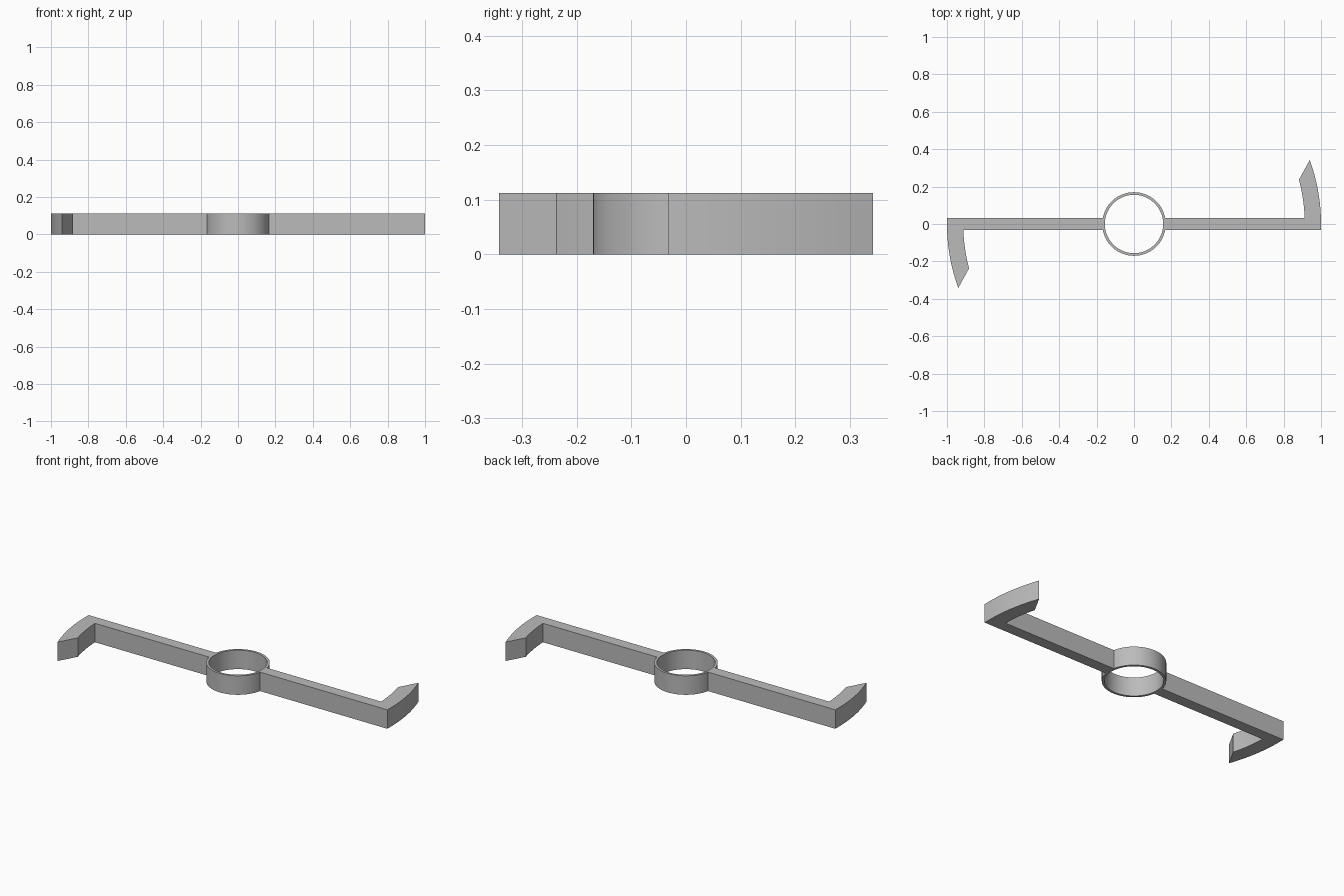
import bpy, bmesh, math
from math import cos, sin, asin, pi

cube = bpy.data.objects.get("Cube")
if cube:
    bpy.data.objects.remove(cube, do_unlink=True)

HEIGHT = 0.112
RING_OUT, RING_IN = 0.17, 0.156
ARM_HALF = 0.033
HOOK_OUT, HOOK_IN = 1.0, 0.913

grey = bpy.data.materials.new("plain grey")
grey.use_nodes = True
COLOUR = (0.5, 0.5, 0.5, 1)
grey.diffuse_color = COLOUR
grey.node_tree.nodes["Principled BSDF"].inputs["Base Color"].default_value = COLOUR


def arc(radius, start, end, steps):
    """Points along an arc about the origin."""
    return [(radius * cos(start + (end - start) * i / steps),
             radius * sin(start + (end - start) * i / steps)) for i in range(steps + 1)]


def finish(name, bm):
    bmesh.ops.recalc_face_normals(bm, faces=bm.faces)
    mesh = bpy.data.meshes.new(name)
    bm.to_mesh(mesh)
    bm.free()
    mesh.materials.append(grey)
    obj = bpy.data.objects.new(name, mesh)
    bpy.context.collection.objects.link(obj)
    bpy.ops.object.select_all(action='DESELECT')
    obj.select_set(True)
    bpy.context.view_layer.objects.active = obj
    bpy.ops.object.shade_smooth_by_angle(angle=math.radians(20))
    return obj


# Central ring: a rectangular section spun round the z axis
bm = bmesh.new()
section = [bm.verts.new((r, 0, z)) for r, z in
           ((RING_IN, 0), (RING_OUT, 0), (RING_OUT, HEIGHT), (RING_IN, HEIGHT))]
edges = [bm.edges.new((section[i], section[(i + 1) % 4])) for i in range(4)]
bmesh.ops.spin(bm, geom=section + edges, cent=(0, 0, 0), axis=(0, 0, 1),
               angle=2 * pi, steps=72, use_merge=True)
bmesh.ops.remove_doubles(bm, verts=bm.verts, dist=0.0001)
finish("center_ring", bm)


# Hooked arm: one outline with a curved outer hook, extruded upward
def hooked_arm(name, turn):
    root = asin(ARM_HALF / RING_OUT)
    outline = arc(HOOK_OUT, -asin(ARM_HALF / HOOK_OUT), math.atan2(0.342, 0.94), 14)
    outline += arc(HOOK_IN, math.atan2(0.237, 0.882), asin(ARM_HALF / HOOK_IN), 10)
    outline += arc(RING_OUT, root, -root, 4)
    bm = bmesh.new()
    base = bm.faces.new([bm.verts.new((x * turn, y * turn, 0)) for x, y in outline])
    top = bmesh.ops.extrude_face_region(bm, geom=[base])["geom"]
    bmesh.ops.translate(bm, vec=(0, 0, HEIGHT),
                        verts=[v for v in top if isinstance(v, bmesh.types.BMVert)])
    finish(name, bm)


hooked_arm("left_hooked_arm", 1)
hooked_arm("right_hooked_arm", -1)
